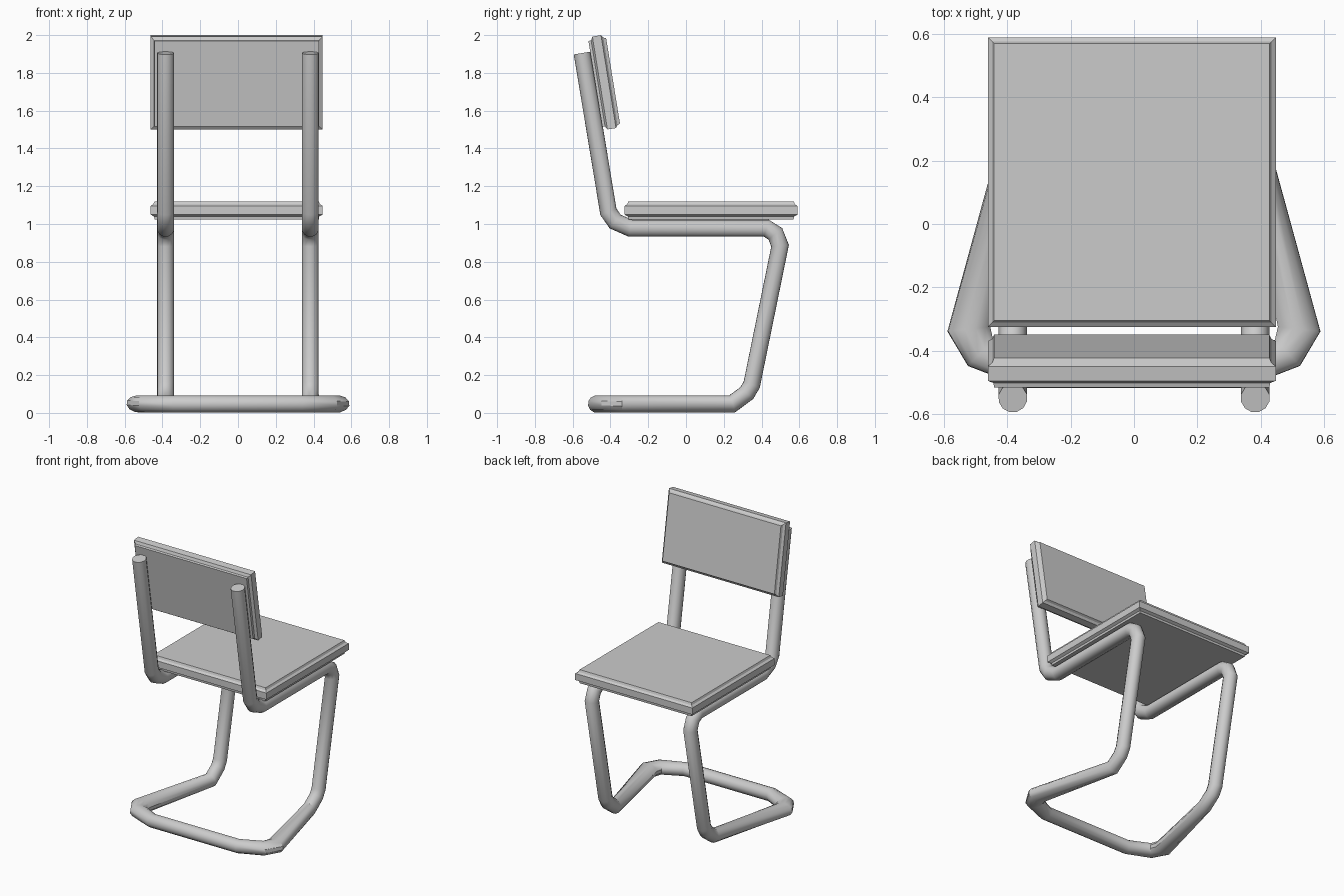
import bpy, bmesh, math
from mathutils import Vector, Matrix

if "Cube" in bpy.data.objects:
    bpy.data.objects.remove(bpy.data.objects["Cube"])


def finish(name, bm, smooth):
    bmesh.ops.recalc_face_normals(bm, faces=bm.faces)
    me = bpy.data.meshes.new(name)
    bm.to_mesh(me)
    bm.free()
    ob = bpy.data.objects.new(name, me)
    bpy.context.collection.objects.link(ob)
    if smooth:
        bpy.ops.object.select_all(action='DESELECT')
        bpy.context.view_layer.objects.active = ob
        ob.select_set(True)
        bpy.ops.object.shade_smooth_by_angle(angle=math.radians(35))
    return ob


def skin(bm, rings):
    """Bridge a list of vertex loops and cap both ends."""
    for a, b in zip(rings, rings[1:]):
        n = len(a)
        for i in range(n):
            j = (i + 1) % n
            bm.faces.new((a[i], a[j], b[j], b[i]))
    bm.faces.new(rings[0])
    bm.faces.new(rings[-1])


def tube(name, path, radius, sides=12):
    """Sweep a circle along mitred path points (position, sideways width)."""
    bm = bmesh.new()
    pts = [p for p, w in path]
    u = Vector((1, 0, 0))
    rings = []
    for k, (p, w) in enumerate(path):
        t_in = (p - pts[k - 1]).normalized() if k else None
        t_out = (pts[k + 1] - p).normalized() if k < len(pts) - 1 else t_in
        t_in = t_in or t_out
        t = (t_in + t_out).normalized()
        bend = t_out - t_in
        stretch = 1 / max(t.dot(t_in), 0.5) - 1
        bend = bend.normalized() if bend.length > 1e-5 else Vector()
        u = (u - t * u.dot(t)).normalized()
        v = t.cross(u)
        ring = []
        for i in range(sides):
            a = 2 * math.pi * (i + 0.5) / sides
            o = (u * math.cos(a) * w + v * math.sin(a)) * radius
            o += bend * o.dot(bend) * stretch
            ring.append(bm.verts.new(p + o))
        rings.append(ring)
    skin(bm, rings)
    return finish(name, bm, True)


def panel(name, hx, hy, matrix):
    """Board with a stepped, chamfered rim: (inset, height) profile."""
    rim = [(0.02, -0.0475), (0.018, -0.033), (0, -0.023),
           (0, 0.023), (0.014, 0.033), (0.02, 0.0475)]
    bm = bmesh.new()
    rings = [[bm.verts.new((sx * (hx - d), sy * (hy - d), z))
              for sx, sy in ((-1, -1), (1, -1), (1, 1), (-1, 1))]
             for d, z in rim]
    skin(bm, rings)
    bm.transform(matrix)
    return finish(name, bm, False)


# Tubular frame: back post, seat rail, leg, then flared floor loop
X = 0.383
side = [(-0.55, 1.905), (-0.411, 1.065), (-0.375, 1.013), (-0.295, 0.978),
        (0.425, 0.978), (0.473, 0.948), (0.498, 0.885),
        (0.348, 0.15), (0.322, 0.105), (0.243, 0.047)]
half = [(Vector((X, y, z)), 1.0) for y, z in side]
half += [(Vector((0.522, -0.332, 0.047)), 1.42),
         (Vector((0.485, -0.407, 0.047)), 1.2),
         (Vector((0.335, -0.473, 0.047)), 1.0)]
mirror = [(Vector((-p.x, p.y, p.z)), w) for p, w in reversed(half)]
tube("tube_frame", half + mirror, 0.046)

# Seat board
panel("seat", 0.455, 0.4575, Matrix.Translation((-0.007, 0.1325, 1.0725)))

# Backrest board, leaning back along the posts
panel("backrest", 0.455, 0.249,
      Matrix.Translation((-0.007, -0.433, 1.75)) @
      Matrix.Rotation(math.radians(-80.8), 4, 'X'))
